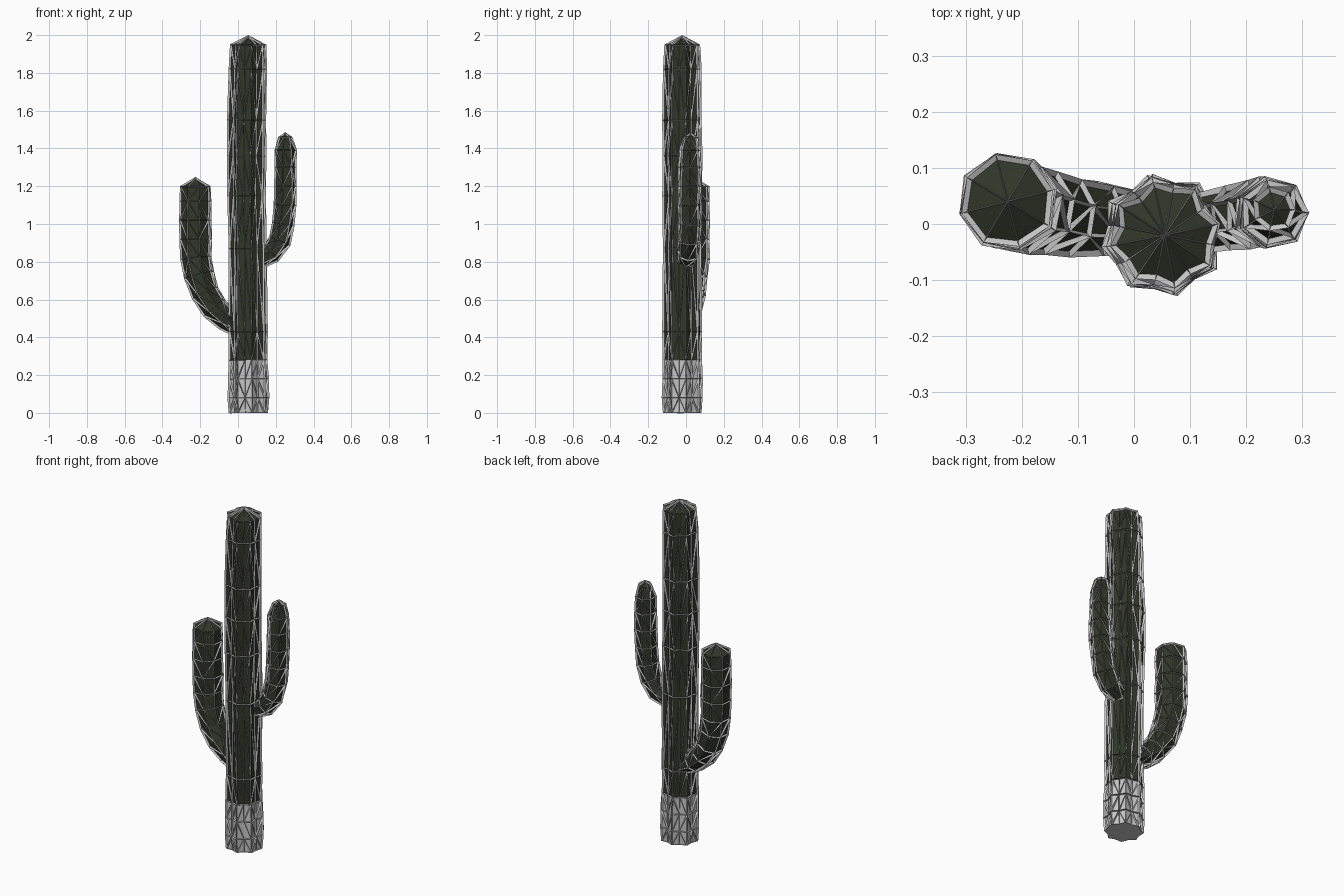
import bpy, bmesh, math, random
from mathutils import Vector

if "Cube" in bpy.data.objects:
    bpy.data.objects.remove(bpy.data.objects["Cube"])

random.seed(4)
FIN = 0.011        # height of the pale ridges that follow every edge
BASE_TOP = 0.28    # the pale foot ends here


def material(name, rgb):
    m = bpy.data.materials.new(name)
    m.diffuse_color = (*rgb, 1)
    m.use_nodes = True
    m.node_tree.nodes["Principled BSDF"].inputs["Base Color"].default_value = m.diffuse_color
    return m


GREEN = material("dark cactus green", (0.030, 0.037, 0.022))
GREY = material("pale grey", (0.56, 0.56, 0.56))


def finish(bm, name, mats):
    me = bpy.data.meshes.new(name)
    bm.to_mesh(me)
    bm.free()
    for m in mats:
        me.materials.append(m)
    ob = bpy.data.objects.new(name, me)
    bpy.context.collection.objects.link(ob)
    return ob


def ribbed_tube(name, path, sides, valley=1.0, jitter=0.0, phase=0.0):
    """Faceted tube along path of (x, y, z, radius); the last point is the tip."""
    bm = bmesh.new()
    pts = [Vector(p[:3]) for p in path]
    rings = []
    for i, p in enumerate(pts[:-1]):
        t = (pts[i + 1] - pts[max(i - 1, 0)]).normalized()
        u = Vector((0, 1, 0)).cross(t).normalized()
        v = t.cross(u)
        ring = []
        for k in range(sides):
            a = phase + 2 * math.pi * k / sides
            r = path[i][3] * (valley if k % 2 else 1)
            r += random.uniform(-jitter, jitter)
            ring.append(bm.verts.new(p + u * (r * math.cos(a)) + v * (r * math.sin(a))))
        rings.append(ring)
    tip = bm.verts.new(pts[-1])
    for lo, hi in zip(rings, rings[1:]):
        for k in range(sides):
            n = (k + 1) % sides
            bm.faces.new((lo[k], lo[n], hi[n], hi[k]))
    for k in range(sides):
        bm.faces.new((rings[-1][k], rings[-1][(k + 1) % sides], tip))
    bm.faces.new(rings[0][::-1])
    bmesh.ops.triangulate(bm, faces=bm.faces[:])
    bmesh.ops.recalc_face_normals(bm, faces=bm.faces[:])
    bm.normal_update()

    # thin upright ridges along all edges
    fins = bmesh.new()
    for e in bm.edges:
        a, b = e.verts
        side = (b.co - a.co).cross(a.normal + b.normal).normalized() * 0.0012
        top = []
        for w in (a, b):
            q = w.co + w.normal * FIN
            q.z = max(q.z, 0)
            top.append(fins.verts.new(q))
        for s in (1, -1):
            f0 = fins.verts.new(a.co + side * s)
            f1 = fins.verts.new(b.co + side * s)
            quad = (f0, f1, top[1], top[0])
            fins.faces.new(quad if s > 0 else quad[::-1])

    # pale foot below, green above
    for f in bm.faces:
        f.material_index = 1 if f.calc_center_median().z < BASE_TOP else 0
    finish(bm, name, (GREEN, GREY))
    finish(fins, name + "_ridges", (GREY,))


# trunk: eight ribs
X, Y = 0.053, -0.02
trunk = [(0.056, 0, .098), (0.055, .08, .100), (0.055, .18, .098), (0.053, BASE_TOP, .096),
         (0.052, .43, .095), (0.052, .87, .094), (0.046, 1.15, .096), (0.046, 1.36, .097),
         (0.048, 1.55, .095), (0.053, 1.82, .092), (0.054, 1.945, .086)]
ribbed_tube("trunk", [(x, Y, z, r) for x, z, r in trunk] + [(0.055, Y, 1.989, 0)],
            16, valley=0.86, jitter=0.003, phase=0.2)

# left arm: low and thick, curving out and up
ribbed_tube("left_arm", [
    (0.01, 0.00, 0.455, .050), (-0.06, 0.01, 0.495, .056), (-0.125, 0.015, 0.555, .064),
    (-0.175, 0.025, 0.635, .070), (-0.207, 0.03, 0.73, .074), (-0.222, 0.04, 0.82, .076),
    (-0.225, 0.04, 0.92, .078), (-0.225, 0.04, 1.02, .078), (-0.225, 0.04, 1.12, .077),
    (-0.225, 0.04, 1.195, .074), (-0.225, 0.04, 1.238, 0)], 8, jitter=0.003, phase=0.25)

# right arm: higher and slimmer
ribbed_tube("right_arm", [
    (0.11, 0.00, 0.815, .046), (0.175, 0.01, 0.845, .050), (0.218, 0.015, 0.91, .052),
    (0.238, 0.02, 1.00, .053), (0.248, 0.02, 1.10, .053), (0.25, 0.02, 1.20, .052),
    (0.25, 0.02, 1.30, .051), (0.25, 0.02, 1.39, .049), (0.25, 0.025, 1.455, .030),
    (0.25, 0.025, 1.475, 0)], 7, jitter=0.003)
